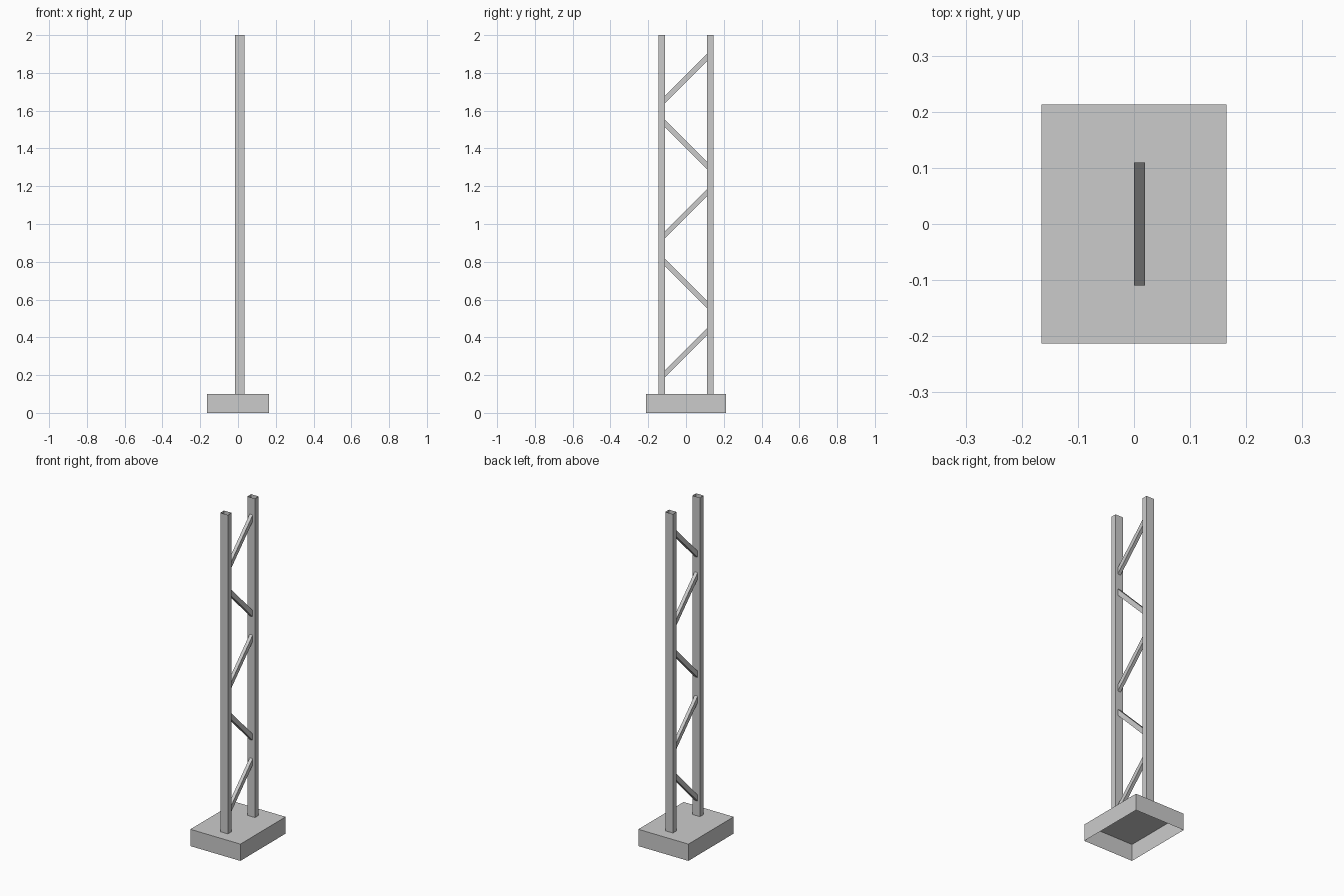
import bpy, bmesh

if "Cube" in bpy.data.objects:
    bpy.data.objects.remove(bpy.data.objects["Cube"])


def make_object(name, verts, faces):
    mesh = bpy.data.meshes.new(name)
    bm = bmesh.new()
    vs = [bm.verts.new(v) for v in verts]
    for f in faces:
        bm.faces.new([vs[i] for i in f])
    bmesh.ops.recalc_face_normals(bm, faces=bm.faces)
    bm.to_mesh(mesh)
    bm.free()
    obj = bpy.data.objects.new(name, mesh)
    bpy.context.collection.objects.link(obj)
    return obj


def sheet_tube(name, ring_a, ring_b, cap_b=False):
    """Four-sided sheet joining two rings, optionally closed at the second."""
    faces = [(i, (i + 1) % 4, 4 + (i + 1) % 4, 4 + i) for i in range(4)]
    if cap_b:
        faces.append((4, 5, 6, 7))
    return make_object(name, ring_a + ring_b, faces)


def flat_ring(x0, x1, y0, y1, z):
    return [(x0, y0, z), (x1, y0, z), (x1, y1, z), (x0, y1, z)]


def end_ring(y, z, half):
    return [(0, y, z - half), (0.02, y, z - half), (0.02, y, z + half), (0, y, z + half)]


# Base: box that is open underneath
base = (-0.165, 0.165, -0.213, 0.213)
sheet_tube("base", flat_ring(*base, 0), flat_ring(*base, 0.1), cap_b=True)

# Uprights: open rectangular tubes
for side, y0, y1 in (("front", -0.145, -0.11), ("back", 0.11, 0.145)):
    post = (-0.015, 0.035, y0, y1)
    sheet_tube(side + "_post", flat_ring(*post, 0.1), flat_ring(*post, 2.0))

# Zigzag braces at 45 degrees with ends cut flush to the posts
for i, zc in enumerate((0.318, 0.685, 1.054, 1.421, 1.77)):
    rise = 0.11 if i % 2 == 0 else -0.11
    sheet_tube("brace_%d" % (i + 1),
               end_ring(-0.11, zc - rise, 0.019),
               end_ring(0.11, zc + rise, 0.019))
